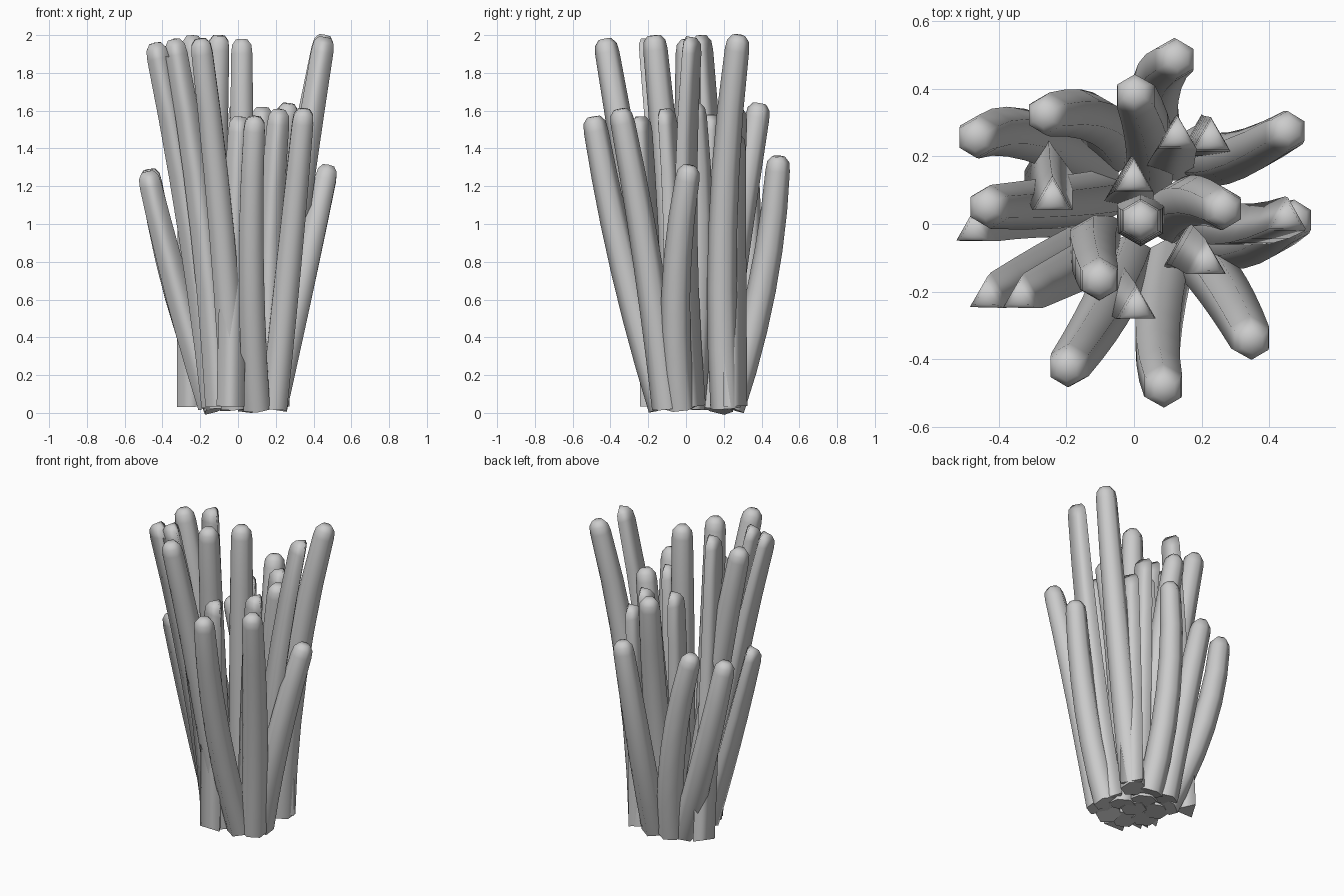
import bpy, bmesh, math
from mathutils import Vector


def stalk(name, base, mid, tip, radius, sides, z0=0.025):
    """Tapered, domed stalk swept along a gentle bend."""
    a = Vector((base[0], base[1], z0))
    c = Vector(tip)
    b = Vector((mid[0], mid[1], z0 + (c.z - z0) * 0.55))
    length = (c - a).length

    def point(t):
        m = 0.55
        return (a * ((t - m) * (t - 1) / m)
                + b * (t * (t - 1) / (m * (m - 1)))
                + c * (t * (t - m) / (1 - m)))

    # position along the path, and width there
    dome = radius / length
    steps = [(i / 6 * (1 - dome), 1.03 - 0.2 * (i / 6) ** 2) for i in range(7)]
    steps += [(1 - dome * 0.4, 0.75), (1 - dome * 0.03, 0.45)]
    bm = bmesh.new()
    rings = []
    for t, w in steps:
        p = point(t)
        d = (point(t + 0.01) - point(t - 0.01)).normalized()
        u = Vector((1, 0, 0))
        u = (u - d * u.dot(d)).normalized()
        v = d.cross(u)
        ring = []
        for k in range(sides):
            ang = math.pi / 2 + k * math.tau / sides
            ring.append(bm.verts.new(p + (u * math.cos(ang) + v * math.sin(ang)) * radius * w))
        rings.append(ring)
    for lo, hi in zip(rings, rings[1:]):
        for k in range(sides):
            n = (k + 1) % sides
            bm.faces.new((lo[k], lo[n], hi[n], hi[k]))
    top = bm.verts.new(c)
    for k in range(sides):
        bm.faces.new((rings[-1][k], rings[-1][(k + 1) % sides], top))
    # smooth sides, crisp flat foot
    for f in bm.faces:
        f.smooth = True
    foot = bm.faces.new(rings[0][::-1])
    for e in foot.edges:
        e.smooth = False
    me = bpy.data.meshes.new(name)
    bm.to_mesh(me)
    bm.free()
    ob = bpy.data.objects.new(name, me)
    bpy.context.collection.objects.link(ob)


# Thick six-sided stalks: base xy, middle xy, tip xyz
thick = [
    ((0.07, 0.23), (0.07, 0.42), (0.13, 0.49, 1.36)),
    ((-0.11, 0.17), (-0.35, 0.27), (-0.47, 0.25, 1.29)),
    ((-0.05, 0.23), (-0.14, 0.32), (-0.27, 0.32, 1.31)),
    ((0.04, 0.14), (0.04, 0.27), (0.00, 0.39, 1.64)),
    ((0.18, 0.21), (0.30, 0.20), (0.46, 0.28, 2.00)),
    ((0.11, 0.02), (0.18, 0.07), (0.27, 0.04, 1.64)),
    ((0.19, -0.03), (0.35, -0.05), (0.48, 0.02, 1.31)),
    ((0.19, -0.10), (0.28, -0.22), (0.35, -0.35, 1.61)),
    ((0.10, -0.12), (0.07, -0.35), (0.09, -0.49, 1.57)),
    ((-0.02, -0.11), (-0.10, -0.28), (-0.20, -0.43, 1.98)),
    ((-0.11, -0.03), (-0.12, -0.09), (-0.10, -0.17, 2.00)),
    ((0.02, 0.02), (0.02, 0.01), (0.02, 0.01, 1.98)),
    ((-0.10, 0.08), (-0.27, 0.06), (-0.44, 0.05, 1.96)),
]
for i, (b, m, t) in enumerate(thick, 1):
    stalk(f"thick_stalk_{i}", b, m, t, 0.078, 6)

# Angular three-sided stalks
angular = [
    ((-0.25, 0.20), (-0.25, 0.13), (-0.24, 0.07, 2.00)),
    ((-0.12, -0.06), (-0.27, -0.13), (-0.44, -0.22, 1.96)),
    ((-0.10, -0.10), (-0.20, -0.15), (-0.34, -0.22, 1.98)),
    ((-0.14, 0.00), (-0.34, 0.00), (-0.48, -0.02, 1.28)),
    ((-0.02, 0.10), (-0.01, 0.12), (0.00, 0.13, 1.58)),
    ((-0.04, -0.20), (-0.02, -0.22), (0.01, -0.25, 1.57)),
    ((0.17, -0.10), (0.17, -0.08), (0.22, -0.12, 1.61)),
    ((0.18, 0.02), (0.32, -0.02), (0.46, 0.02, 1.99)),
    ((0.10, 0.17), (0.11, 0.22), (0.13, 0.26, 1.62)),
    ((0.20, 0.24), (0.21, 0.24), (0.23, 0.25, 1.48)),
]
for i, (b, m, t) in enumerate(angular, 1):
    stalk(f"angular_stalk_{i}", b, m, t, 0.082, 3, 0.035)
